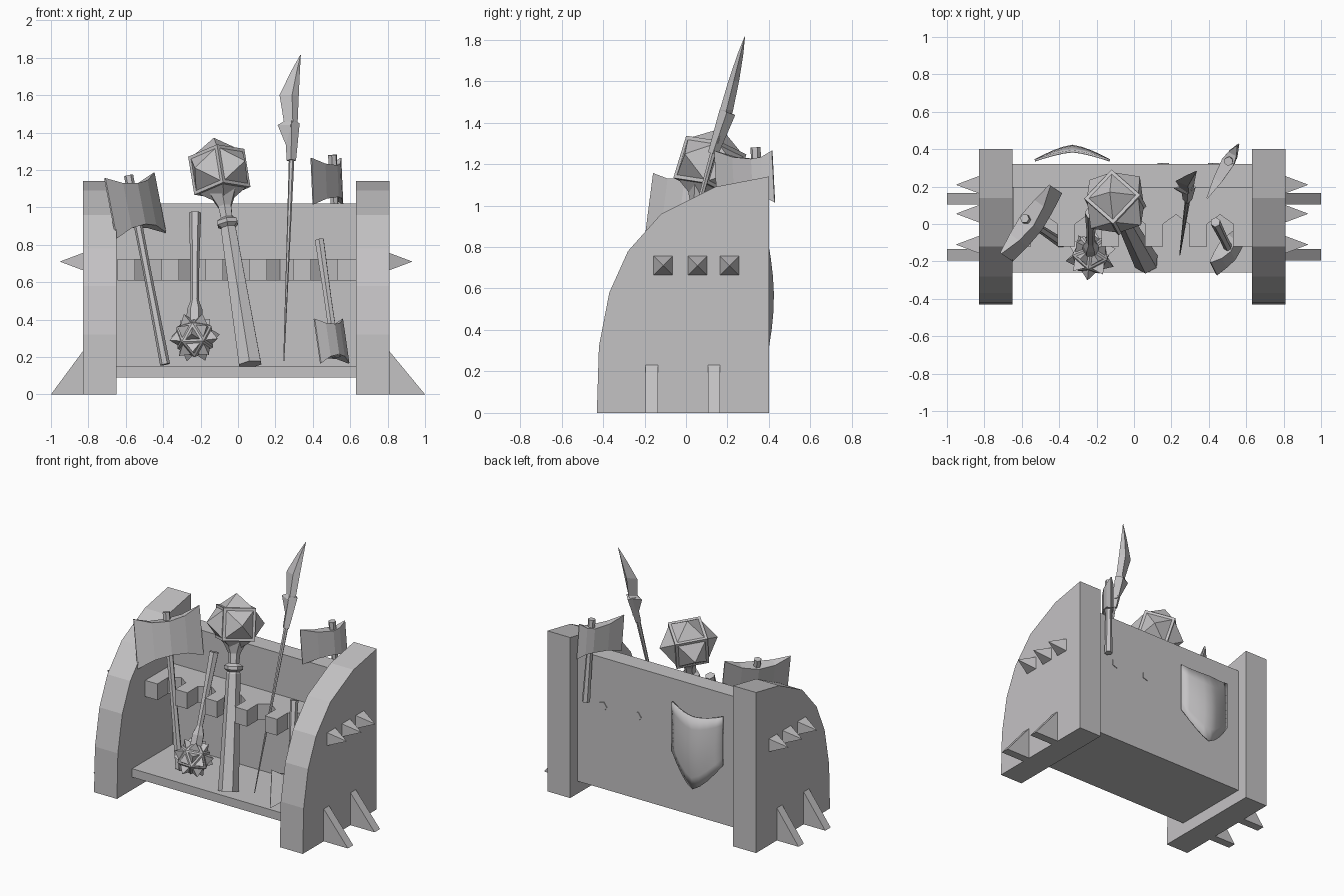
import bpy, bmesh, math
from mathutils import Vector, Matrix

cube = bpy.data.objects.get("Cube")
if cube:
    bpy.data.objects.remove(cube, do_unlink=True)

grey = bpy.data.materials.new("plain grey")
grey.use_nodes = True
grey.diffuse_color = (0.55, 0.54, 0.55, 1)
grey.node_tree.nodes["Principled BSDF"].inputs["Base Color"].default_value = grey.diffuse_color


def finish(name, bm):
    bmesh.ops.recalc_face_normals(bm, faces=bm.faces)
    mesh = bpy.data.meshes.new(name)
    bm.to_mesh(mesh)
    bm.free()
    mesh.materials.append(grey)
    obj = bpy.data.objects.new(name, mesh)
    bpy.context.collection.objects.link(obj)
    return obj


def loft(name, rings):
    """Closed solid through a row of equal rings, capped at both ends."""
    bm = bmesh.new()
    rows = [[bm.verts.new(p) for p in ring] for ring in rings]
    n = len(rows[0])
    for a, b in zip(rows, rows[1:]):
        for i in range(n):
            j = (i + 1) % n
            bm.faces.new((a[i], a[j], b[j], b[i]))
    bm.faces.new(rows[0])
    bm.faces.new(rows[-1])
    return finish(name, bm)


def box(name, x0, x1, y0, y1, z0, z1):
    return loft(name, [[(x0, y0, z), (x1, y0, z), (x1, y1, z), (x0, y1, z)] for z in (z0, z1)])


def turned(name, start, end, profile, sides=6):
    """Round part along a line; profile holds (fraction, radius)."""
    start, end = Vector(start), Vector(end)
    q = (end - start).to_track_quat('Z', 'Y')
    rings = []
    for t, r in profile:
        c = start.lerp(end, t)
        rings.append([c + q @ Vector((r * math.cos(a), r * math.sin(a), 0))
                      for a in (2 * math.pi * i / sides for i in range(sides))])
    return loft(name, rings)


def spiked(name, bm, centre, axis, turn, inset, height):
    """Inset every face and raise a pyramid on it."""
    faces = list(bm.faces)
    bmesh.ops.inset_individual(bm, faces=faces, thickness=inset, use_even_offset=True)
    bmesh.ops.poke(bm, faces=faces, offset=height)
    m = Vector(axis).to_track_quat('Z', 'Y').to_matrix().to_4x4()
    bm.transform(Matrix.Translation(centre) @ m @ Matrix.Rotation(turn, 4, 'Z'))
    return finish(name, bm)


def axe(name, butt, top, centre, across, u0, u1, half, thick):
    """Handle plus a flared blade reaching from u0 to u1 along 'across'."""
    turned(name + "_handle", butt, top, [(0, 0.027), (0.5, 0.022), (1, 0.025)])
    w = (Vector(top) - Vector(butt)).normalized()
    if w.z < 0:
        w.negate()
    u = Vector(across).normalized()
    v = u.cross(w).normalized()
    rings = []
    for s, h, t in ((u0, 1, 0.1), (u0 * 0.5, 0.75, 0.7), (0, 0.68, 1),
                    (u1 * 0.5, 0.75, 0.7), (u1, 1, 0.1)):
        rings.append([Vector(centre) + u * s + w * (half * h * a) + v * (thick * t * b)
                      for a, b in ((-1, -1), (-1, 1), (1, 1), (1, -1))])
    loft(name + "_head", rings)


# Rack body: curved sides, back board and shelf
SIDE = [(-0.43, 0), (0.4, 0), (0.4, 1.14), (0.14, 1.09), (-0.12, 0.96),
        (-0.28, 0.78), (-0.37, 0.58), (-0.42, 0.32)]
for side, inner, outer, sign in (("left", 0.63, 0.81, 1), ("right", -0.65, -0.83, -1)):
    loft(side + "_side_panel", [[(x, y, z) for y, z in SIDE] for x in (inner, outer)])
    # Side spikes
    for i, y in enumerate((-0.11, 0.055, 0.21)):
        s = 0.046
        loft(f"{side}_spike_{i}", [[(outer + sign * d, y + a * k, 0.71 + b * k)
             for a, b in ((-1, -1), (1, -1), (1, 1), (-1, 1))]
             for d, k in ((0, s), (0.12, 0.001))])
    # Wedge feet
    for i, y in enumerate((-0.165, 0.135)):
        loft(f"{side}_foot_{i}", [[(outer, y + d, 0), (sign, y + d, 0), (outer, y + d, 0.23)]
                                  for d in (-0.03, 0.03)])
box("back_board", -0.65, 0.63, 0.195, 0.32, 0.09, 1.02)
box("shelf", -0.65, 0.63, -0.26, 0.2, 0.09, 0.15)

# Notched rail
outline = [(0.63, 0.2), (-0.645, 0.2), (-0.645, -0.12)]
for i in range(5):
    c = -0.48 + 0.235 * i
    outline += [(c - 0.07, -0.12), (c - 0.07, 0), (c, 0.05), (c + 0.07, 0), (c + 0.07, -0.12)]
outline.append((0.63, -0.12))
loft("notched_rail", [[(x, y, z) for x, y in outline] for z in (0.61, 0.725)])

# Peg ends on the back
for i, x in enumerate((0.43, 0.16)):
    turned(f"peg_end_{i}", (x, 0.3, 0.675), (x, 0.325, 0.675), [(0, 0.035), (1, 0.035)], 5)

# Large spiked mace
butt, head = Vector((0.065, -0.2, 0.16)), Vector((-0.1, 0.115, 1.19))
turned("large_mace_handle", butt, head,
       [(0, 0.068), (0.7, 0.046), (0.71, 0.04), (0.725, 0.062), (0.745, 0.062),
        (0.76, 0.035), (0.82, 0.04), (0.9, 0.085), (0.95, 0.085)])
bm = bmesh.new()
bmesh.ops.create_cube(bm, size=0.215)
spiked("large_mace_head", bm, head, head - butt, 0.35, 0.018, 0.085)

# Small mace standing on its head
head, grip = Vector((-0.232, -0.165, 0.305)), Vector((-0.23, 0.06, 0.97))
turned("small_mace_handle", head, grip,
       [(0, 0.045), (0.22, 0.042), (0.3, 0.022), (0.6, 0.024), (1, 0.033)])
bm = bmesh.new()
bmesh.ops.create_icosphere(bm, subdivisions=1, radius=0.112)
spiked("small_mace_head", bm, head, grip - head, 0.2, 0.012, 0.05)

# Axes
axe("tall_axe", (-0.39, -0.1, 0.16), (-0.585, 0.03, 1.17), (-0.55, 0.005, 1.01),
    (0.26, 0.36, 0.03), -0.225, 0.225, 0.165, 0.045)
axe("short_axe", (0.435, 0.01, 0.825), (0.525, -0.17, 0.2), (0.5, -0.145, 0.285),
    (0.15, 0.185, 0), -0.12, 0.12, 0.125, 0.04)
axe("hanging_axe", (0.53, 0.365, 0.7), (0.505, 0.335, 1.28), (0.505, 0.335, 1.14),
    (0.16, 0.28, 0), -0.22, 0.1, 0.125, 0.035)

# Spear: thin shaft, socket and barbed blade
turned("spear_shaft", (0.245, -0.165, 0.18), (0.287, 0.135, 1.27), [(0, 0.003), (1, 0.015)])
turned("spear_socket", (0.285, 0.13, 1.25), (0.29, 0.2, 1.45), [(0, 0.025), (1, 0.04)], 4)
rings = []
for z, left, right, t in ((1.3, 0.27, 0.312, 0.02), (1.44, 0.212, 0.318, 0.032),
                          (1.46, 0.245, 0.319, 0.032), (1.6, 0.222, 0.325, 0.026),
                          (1.73, 0.285, 0.331, 0.014), (1.815, 0.333, 0.336, 0.001)):
    y = 0.155 + (z - 1.3) * 0.25
    m = 0.35 * left + 0.65 * right
    rings.append([(left, y, z), (m, y - t, z), (right, y, z), (m, y + t, z)])
loft("spear_blade", rings)

# Domed shield on the back
bm = bmesh.new()
grid = []
for i in range(9):
    t = i / 4 - 1
    top, low = 0.83 + 0.035 * t * t, 0.32 + 0.2 * abs(t) ** 1.4
    column = []
    for j in range(7):
        s = j / 6
        dome = (1 - abs(t) ** 1.4) * (0.45 + 0.55 * math.sin(math.pi * (0.15 + 0.75 * s)))
        column.append(bm.verts.new((-0.33 + 0.2 * t, 0.34 + 0.078 * dome, low + (top - low) * s)))
    grid.append(column)
for a, b in zip(grid, grid[1:]):
    for j in range(6):
        bm.faces.new((a[j], a[j + 1], b[j + 1], b[j]))
shield = finish("shield", bm)
solid = shield.modifiers.new("thickness", 'SOLIDIFY')
solid.thickness = 0.012
solid.offset = 0
bpy.context.view_layer.objects.active = shield
shield.select_set(True)
bpy.ops.object.shade_smooth_by_angle(angle=math.radians(40))
